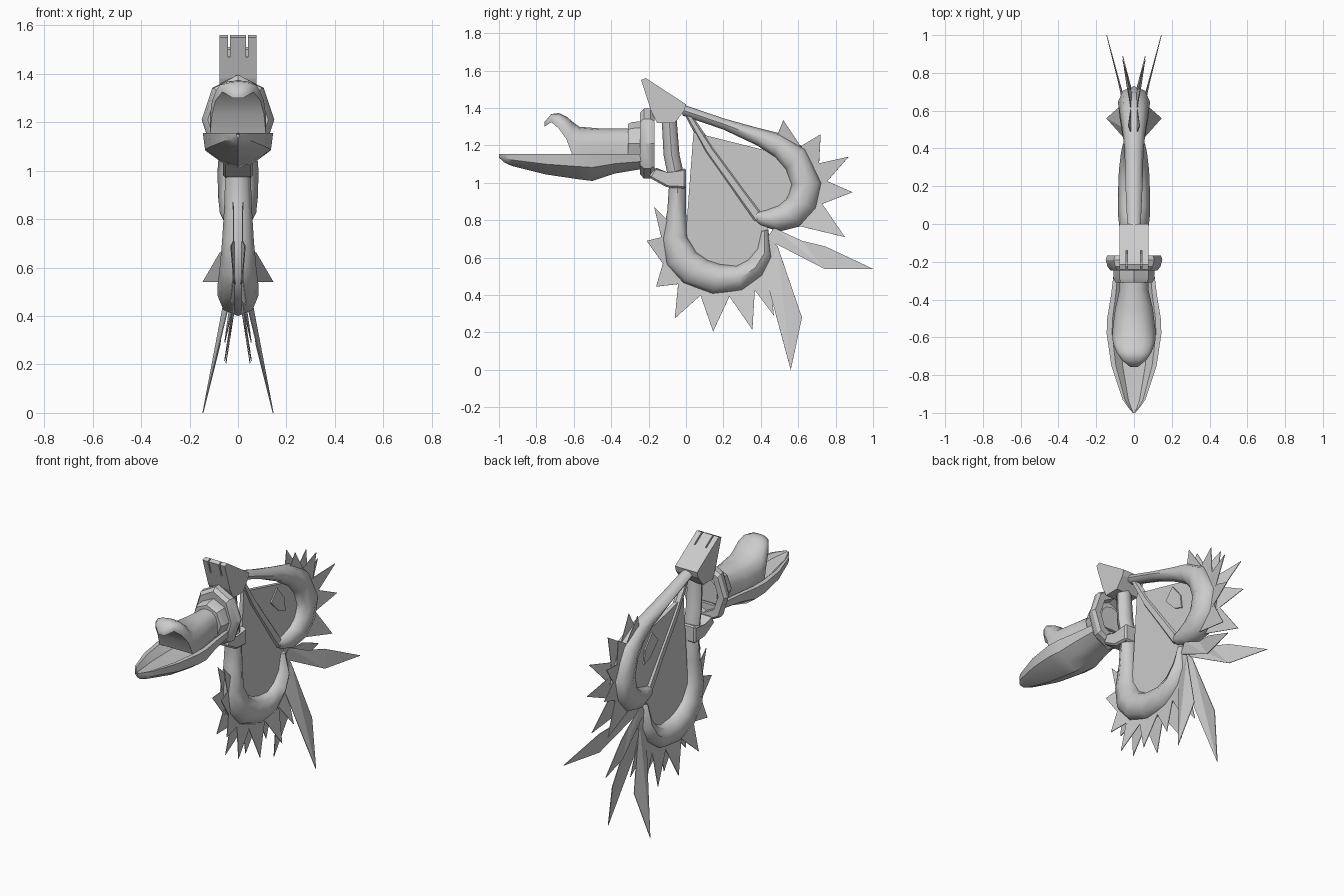
import bpy, bmesh, math
from mathutils import Vector

if "Cube" in bpy.data.objects:
    bpy.data.objects.remove(bpy.data.objects["Cube"])

MAT = bpy.data.materials.new("plain_grey")
MAT.diffuse_color = (0.6, 0.6, 0.6, 1)
MAT.use_nodes = True
MAT.node_tree.nodes["Principled BSDF"].inputs["Base Color"].default_value = MAT.diffuse_color


def finish(name, bm, angle=None):
    bmesh.ops.recalc_face_normals(bm, faces=bm.faces)
    me = bpy.data.meshes.new(name)
    bm.to_mesh(me)
    bm.free()
    ob = bpy.data.objects.new(name, me)
    bpy.context.collection.objects.link(ob)
    me.materials.append(MAT)
    if angle:
        bpy.ops.object.select_all(action='DESELECT')
        ob.select_set(True)
        bpy.context.view_layer.objects.active = ob
        bpy.ops.object.shade_smooth_by_angle(angle=math.radians(angle))
    return ob


def loft(name, rings, angle=40, closed=False):
    """Skin a list of equal-length point rings."""
    bm = bmesh.new()
    vs = [[bm.verts.new(p) for p in r] for r in rings]
    n = len(vs[0])
    pairs = list(zip(vs, vs[1:])) + ([(vs[-1], vs[0])] if closed else [])
    for a, b in pairs:
        for i in range(n):
            j = (i + 1) % n
            bm.faces.new((a[i], a[j], b[j], b[i]))
    if not closed:
        bm.faces.new(vs[0])
        bm.faces.new(vs[-1])
    return finish(name, bm, angle)


def prism(name, outline, half, angle=None, bevel=0):
    """Extrude a side outline (y, z) from -half to +half in x."""
    bm = bmesh.new()
    a = [bm.verts.new((-half, y, z)) for y, z in outline]
    b = [bm.verts.new((half, y, z)) for y, z in outline]
    n = len(a)
    bm.faces.new(a)
    bm.faces.new(b[::-1])
    for i in range(n):
        j = (i + 1) % n
        bm.faces.new((a[i], a[j], b[j], b[i]))
    if bevel:
        bmesh.ops.bevel(bm, geom=list(bm.edges), offset=bevel, segments=1, affect='EDGES')
    return finish(name, bm, angle)


def crescent(name, stations, sides=8):
    """Tube given by outer point, inner point and half width."""
    rings = []
    for oy, oz, iy, iz, w in stations:
        ring = []
        for k in range(sides):
            t = 2 * math.pi * k / sides
            f = (1 + math.cos(t)) / 2
            ring.append((w * math.sin(t), iy + (oy - iy) * f, iz + (oz - iz) * f))
        rings.append(ring)
    return loft(name, rings, 50)


# curved neck sweeping into the lower crescent
crescent("lower_crescent", [
    (-.13, 1.34, -.05, 1.34, .045), (-.12, 1.15, -.035, 1.15, .05),
    (-.09, 1.0, 0, 1.0, .052), (-.10, .85, 0, .85, .057),
    (-.13, .70, .01, .71, .066), (-.11, .56, .06, .63, .076),
    (-.02, .46, .12, .59, .085), (.14, .40, .18, .57, .085),
    (.30, .42, .27, .56, .08), (.41, .50, .33, .59, .07),
    (.46, .60, .38, .65, .06), (.44, .75, .40, .74, .03)])

# arm and upper crescent, ending in a hook
crescent("upper_crescent", [
    (-.02, 1.42, -.02, 1.36, .035), (.2, 1.345, .2, 1.285, .045),
    (.38, 1.295, .38, 1.2, .05), (.5, 1.265, .47, 1.14, .06),
    (.64, 1.185, .53, 1.07, .075), (.73, 1.0, .56, .99, .085),
    (.70, .86, .54, .92, .082), (.62, .77, .49, .88, .075),
    (.50, .74, .43, .86, .06), (.40, .77, .39, .85, .045),
    (.35, .81, .37, .85, .02)])

# slim diagonal brace
crescent("diagonal_brace", [
    (-.01, 1.37, .02, 1.38, .025), (.10, 1.16, .15, 1.19, .025),
    (.24, .96, .30, .99, .025), (.36, .79, .42, .83, .03)], 6)

# thin web filling both crescents
prism("web", [(.04, 1.27), (.42, 1.175), (.52, 1.11), (.58, 1.0), (.52, .88),
              (.44, .78), (.42, .66), (.30, .52), (.16, .50), (.02, .62), (.0, .74)], .012)

# five-sided eye plates
for side in (-1, 1):
    eye = prism("eye_plate", [(.30, 1.10), (.36, 1.17), (.43, 1.085), (.44, 1.0), (.38, 1.02)], .004)
    eye.location.x = side * .016

# lower jaw with a shallow trough
rings = []
for y, w, zb in [(-1, .006, 1.135), (-.97, .032, 1.108), (-.93, .06, 1.09), (-.75, .12, 1.045),
                 (-.58, .145, 1.02), (-.5, .142, 1.01), (-.38, .122, 1.05), (-.2, .10, 1.08)]:
    zt = 1.155
    h = zt - zb
    rings.append([(x, y, z) for x, z in [
        (w, zt), (.94 * w, zt - .5 * h), (.5 * w, zt - .82 * h), (0, zb),
        (-.5 * w, zt - .82 * h), (-.94 * w, zt - .5 * h), (-w, zt),
        (-.8 * w, zt), (-.5 * w, zt - .3 * h), (.5 * w, zt - .3 * h), (.8 * w, zt)]])
loft("lower_jaw", rings, 35)

# upper jaw with a hooked nose
rings = []
for y, w, zb, zt in [(-.757, .02, 1.30, 1.325), (-.72, .065, 1.325, 1.368), (-.68, .092, 1.29, 1.373),
                     (-.64, .107, 1.235, 1.355), (-.61, .115, 1.155, 1.33), (-.57, .115, 1.145, 1.30),
                     (-.45, .10, 1.145, 1.29), (-.35, .077, 1.145, 1.29), (-.2, .075, 1.145, 1.29)]:
    h = zt - zb
    rings.append([(x * w, y, zb + z * h) for x, z in [
        (1, 0), (1, .45), (.82, .78), (.45, .95), (0, 1),
        (-.45, .95), (-.82, .78), (-1, .45), (-1, 0)]])
loft("upper_jaw", rings, 45)


# eight-sided collar around the jaw hinge
def octagon(y, rx, rz, zc=1.21):
    return [(rx * math.sin(k * math.pi / 4), y, zc + rz * math.cos(k * math.pi / 4)) for k in range(8)]


loft("jaw_sleeve", [octagon(-.31, .098, .105), octagon(-.29, .108, .115), octagon(-.22, .11, .12)], 30)
loft("collar_ring", [octagon(-.245, .125, .165), octagon(-.225, .14, .187), octagon(-.19, .15, .187),
                     octagon(-.168, .143, .17), octagon(-.172, .10, .125), octagon(-.24, .10, .12)],
     30, closed=True)

# clamp tying the collar to the neck
prism("neck_clamp", [(-.20, 1.03), (-.165, 1.085), (-.10, 1.045), (0, 1.08), (0, .97), (-.10, .975)],
      .062, 30, .01)

# wedge cap with two slots in its front edge
cap = prism("top_cap", [(-.24, 1.55), (-.215, 1.56), (0, 1.42), (-.01, 1.385), (-.06, 1.32),
                        (-.155, 1.32), (-.185, 1.38)], .076)
for x in (-.038, .038):
    cutter = prism("slot_cutter", [(-.30, 1.47), (-.30, 1.62), (-.14, 1.62), (-.14, 1.50), (-.2, 1.47)], .004)
    cutter.location.x = x
    cutter.hide_render = True
    cutter.hide_viewport = True
    mod = cap.modifiers.new("slot", 'BOOLEAN')
    mod.operation = 'DIFFERENCE'
    mod.solver = 'EXACT'
    mod.object = cutter


# thin splayed blades, in mirrored pairs
def blade_pair(name, pts):
    for side in (-1, 1):
        bm = bmesh.new()
        bm.faces.new([bm.verts.new((side * x, y, z)) for x, y, z in pts])
        bmesh.ops.triangulate(bm, faces=bm.faces)
        ob = finish(name, bm)
        mod = ob.modifiers.new("thickness", 'SOLIDIFY')
        mod.thickness = .004
        mod.offset = 0


# base start, tip, base end (y, z) and tip spread
SPIKES = [
    ((.49, 1.26), (.52, 1.335), (.61, 1.2), .03), ((.62, 1.2), (.72, 1.26), (.71, 1.08), .035),
    ((.69, 1.1), (.87, 1.14), (.73, .98), .06), ((.73, 1.02), (.89, .95), (.71, .88), .06),
    ((.72, .9), (.85, .71), (.60, .77), .055),
    ((-.10, .80), (-.17, .87), (-.125, .68), .02), ((-.13, .71), (-.21, .69), (-.11, .55), .03),
    ((-.12, .58), (-.16, .445), (-.03, .46), .035), ((-.04, .48), (-.06, .275), (.09, .41), .045),
    ((.07, .42), (.145, .205), (.24, .41), .05), ((.22, .41), (.355, .215), (.37, .46), .055),
    ((.35, .45), (.47, .29), (.44, .55), .055)]
for a, tip, b, spread in SPIKES:
    a, tip, b = Vector(a), Vector(tip), Vector(b)
    push = ((a + b) / 2 - tip).normalized() * .04
    a2, b2 = a + push, b + push
    blade_pair("spike", [(.012, *a2), (.018, *a), (spread, *tip), (.018, *b), (.012, *b2)])

# long tail feathers
blade_pair("lower_tail_feather", [(.015, .44, .72), (.02, .49, .66), (.075, .62, .28),
                                  (.145, .56, 0), (.02, .42, .52)])
blade_pair("rear_tail_feather", [(.015, .43, .70), (.02, .47, .76), (.04, .62, .69), (.075, .745, .66),
                                 (.145, 1.0, .54), (.08, .74, .54)])
